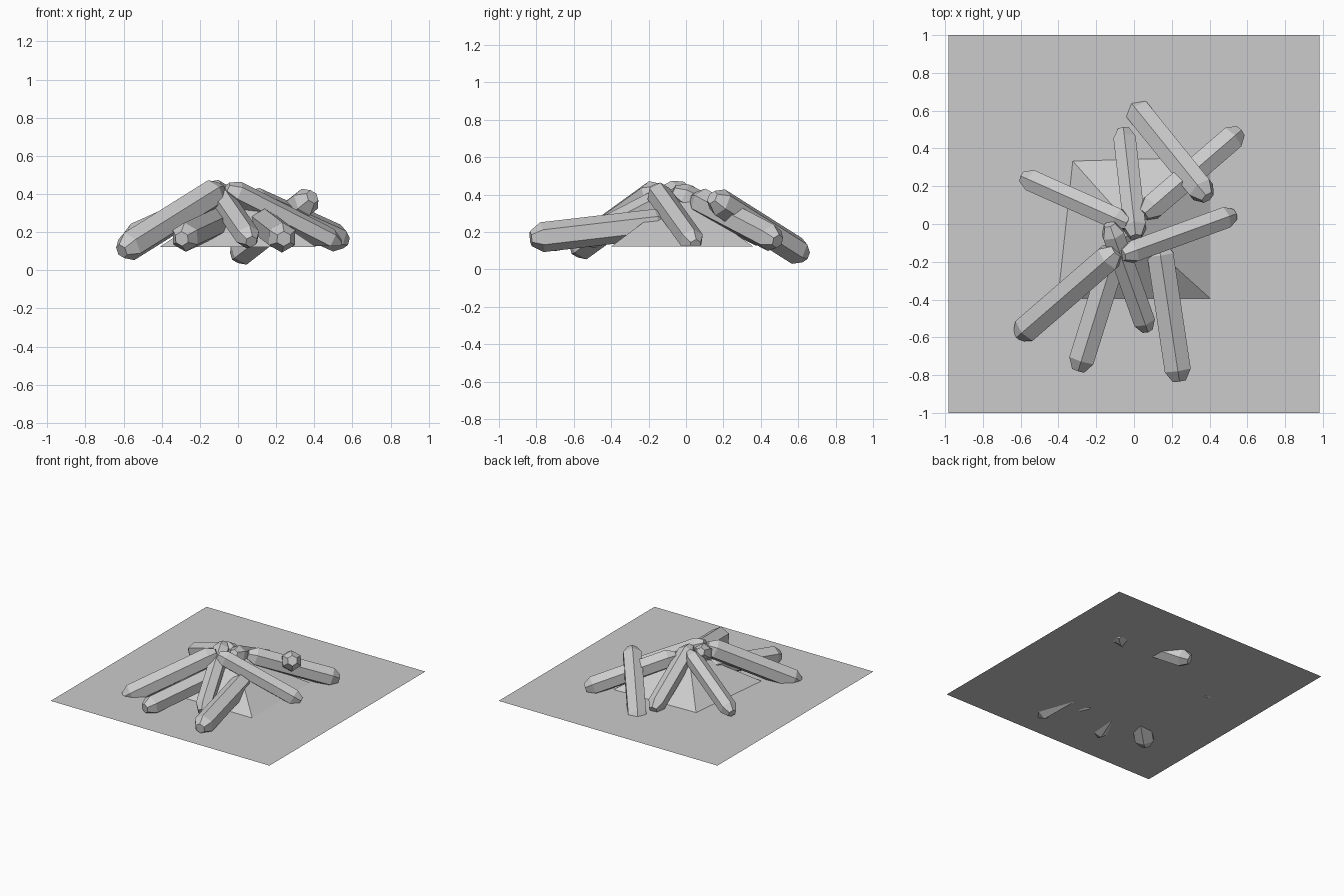
import bpy, bmesh, math
from mathutils import Vector

if "Cube" in bpy.data.objects:
    bpy.data.objects.remove(bpy.data.objects["Cube"])


def finish(name, bm):
    bmesh.ops.recalc_face_normals(bm, faces=bm.faces)
    mesh = bpy.data.meshes.new(name)
    bm.to_mesh(mesh)
    bm.free()
    obj = bpy.data.objects.new(name, mesh)
    bpy.context.collection.objects.link(obj)
    return obj


def log(name, a, b, r, cut=None, sides=6, turn=0.0):
    """Faceted log from a to b with bevelled ends, optionally cut flat at a height."""
    a, b = Vector(a), Vector(b)
    axis = b - a
    length = axis.length
    d = axis.normalized()
    u = d.cross(Vector((0, 0, 1))).normalized()
    v = u.cross(d)
    bm = bmesh.new()
    rings = []
    for t, k in ((0, .5), (.06, 1), (length - .06, 1), (length, .5)):
        ring = []
        for i in range(sides):
            w = 2 * math.pi * i / sides + turn
            ring.append(bm.verts.new(a + d * t + (u * math.cos(w) + v * math.sin(w)) * r * k))
        rings.append(ring)
    for p, q in zip(rings, rings[1:]):
        for i in range(sides):
            j = (i + 1) % sides
            bm.faces.new((p[i], p[j], q[j], q[i]))
    bm.faces.new(rings[0])
    bm.faces.new(rings[-1])
    if cut is not None:
        geom = bm.verts[:] + bm.edges[:] + bm.faces[:]
        bmesh.ops.bisect_plane(bm, geom=geom, plane_co=(0, 0, cut),
                               plane_no=(0, 0, -1), clear_outer=True)
        bmesh.ops.holes_fill(bm, edges=[e for e in bm.edges if e.is_boundary])
    return finish(name, bm)


# Ground sheet
bm = bmesh.new()
bm.faces.new([bm.verts.new((x * .983, y, .127)) for x, y in ((-1, -1), (1, -1), (1, 1), (-1, 1))])
finish("ground_sheet", bm)

# Ember mound: low four-sided pyramid under the logs
bm = bmesh.new()
base = [bm.verts.new((x, y, .122)) for x, y in ((-.41, -.4), (.41, -.4), (.41, .36), (-.33, .34))]
top = bm.verts.new((0, -.03, .4))
for i in range(4):
    bm.faces.new((base[i], base[(i + 1) % 4], top))
bm.faces.new(base[::-1])
finish("ember_mound", bm)

# Logs leaning on each other: upper end, lower end, radius, cut height
logs = {
    "log_back_right": ((.05, .05, .38), (.56, .49, .15), .075, None),
    "log_back_loose": ((.39, .14, .385), (-.01, .635, .072), .077, None),
    "log_back": ((.01, -.07, .42), (-.055, .5, .14), .068, .127),
    "log_left": ((-.03, .0, .41), (-.59, .25, .16), .066, None),
    "log_front_left": ((-.09, -.14, .425), (-.61, -.59, .1), .08, None),
    "log_front_low_left": ((-.09, -.12, .26), (-.295, -.775, .165), .077, None),
    "log_front_low_right": ((.13, -.1, .25), (.24, -.83, .165), .08, None),
    "log_front_steep": ((-.13, .0, .44), (.07, -.56, .15), .066, None),
    "log_right": ((-.06, -.165, .43), (.53, .05, .13), .066, .127),
}
for name, (a, b, r, cut) in logs.items():
    log(name, a, b, r, cut, turn=math.pi / 6)
